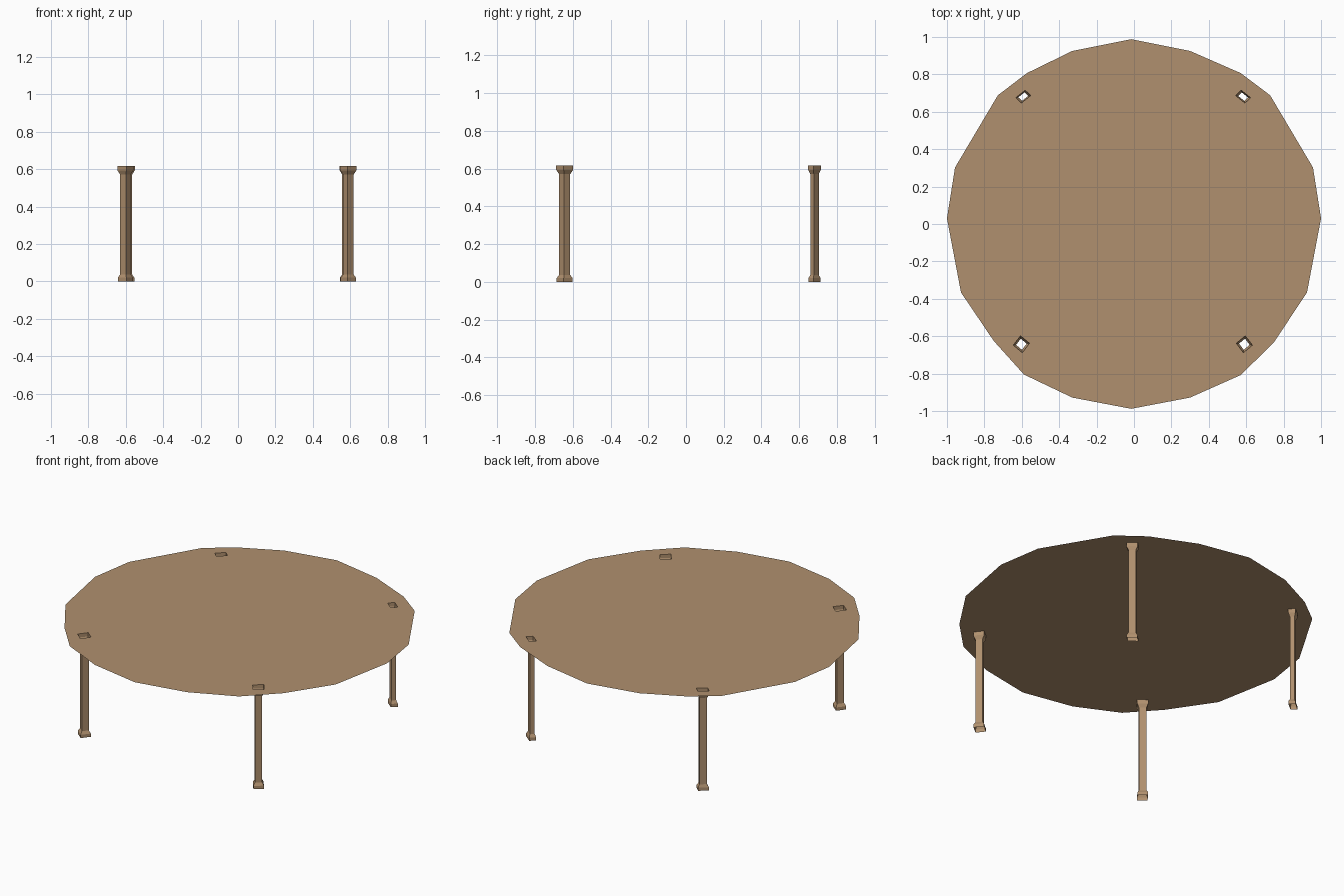
import bpy, bmesh
from mathutils import Vector

if "Cube" in bpy.data.objects:
    bpy.data.objects.remove(bpy.data.objects["Cube"])

H = 0.617  # table height

wood = bpy.data.materials.new("wood")
wood.diffuse_color = (0.434, 0.279, 0.156, 1)
wood.use_nodes = True
wood.node_tree.nodes["Principled BSDF"].inputs["Base Color"].default_value = wood.diffuse_color


def finish(name, bm):
    me = bpy.data.meshes.new(name)
    bm.to_mesh(me)
    bm.free()
    me.materials.append(wood)
    ob = bpy.data.objects.new(name, me)
    bpy.context.collection.objects.link(ob)
    return ob


# Leg cross-sections (right-hand side, counter-clockwise) and leg centres
front_section = [(.043, -.005), (.005, .045), (-.043, .005), (-.005, -.045)]
back_section = [(.040, -.006), (-.010, .034), (-.040, .006), (.010, -.034)]
legs = {
    "front_right_leg": (.590, -.643, front_section, 1),
    "front_left_leg": (-.602, -.643, front_section, -1),
    "back_right_leg": (.583, .681, back_section, 1),
    "back_left_leg": (-.592, .681, back_section, -1),
}
# Leg profile: (height, scale of cross-section)
profile = [(0, .95), (.02, .95), (.037, .66), (.572, .66), (.594, 1), (H, 1)]


def section(cx, cy, pts, side, scale, z):
    out = [Vector((cx + side * x * scale, cy + y * scale, z)) for x, y in pts]
    return out if side > 0 else out[::-1]


# Hollow square legs with flared foot and cap, open at both ends
for name, (cx, cy, pts, side) in legs.items():
    bm = bmesh.new()
    rings = [[bm.verts.new(p) for p in section(cx, cy, pts, side, s, z)]
             for z, s in profile]
    for a, b in zip(rings, rings[1:]):
        for i in range(4):
            j = (i + 1) % 4
            bm.faces.new((a[i], a[j], b[j], b[i]))
    finish(name, bm)

# Thin faceted table top, with an opening over each leg
outline = [(-.015, .988), (.30, .925), (.57, .807), (.728, .688), (.957, .302),
           (1, .03), (.925, -.366), (.75, -.63), (.572, -.807), (.30, -.928),
           (-.015, -.988), (-.33, -.928), (-.588, -.805), (-.75, -.625),
           (-.925, -.366), (-1, .03), (-.957, .302), (-.728, .688),
           (-.572, .807), (-.33, .925)]
loops = [[Vector((x, y, H)) for x, y in outline]]
loops += [section(cx, cy, pts, side, 1, H) for cx, cy, pts, side in legs.values()]
bm = bmesh.new()
for loop in loops:
    vs = [bm.verts.new(p) for p in loop]
    for i, v in enumerate(vs):
        bm.edges.new((v, vs[(i + 1) % len(vs)]))
bmesh.ops.triangle_fill(bm, use_beauty=True, edges=bm.edges[:], normal=(0, 0, 1))
for f in bm.faces:
    f.normal_update()
    if f.normal.z < 0:
        f.normal_flip()
finish("table_top", bm)
